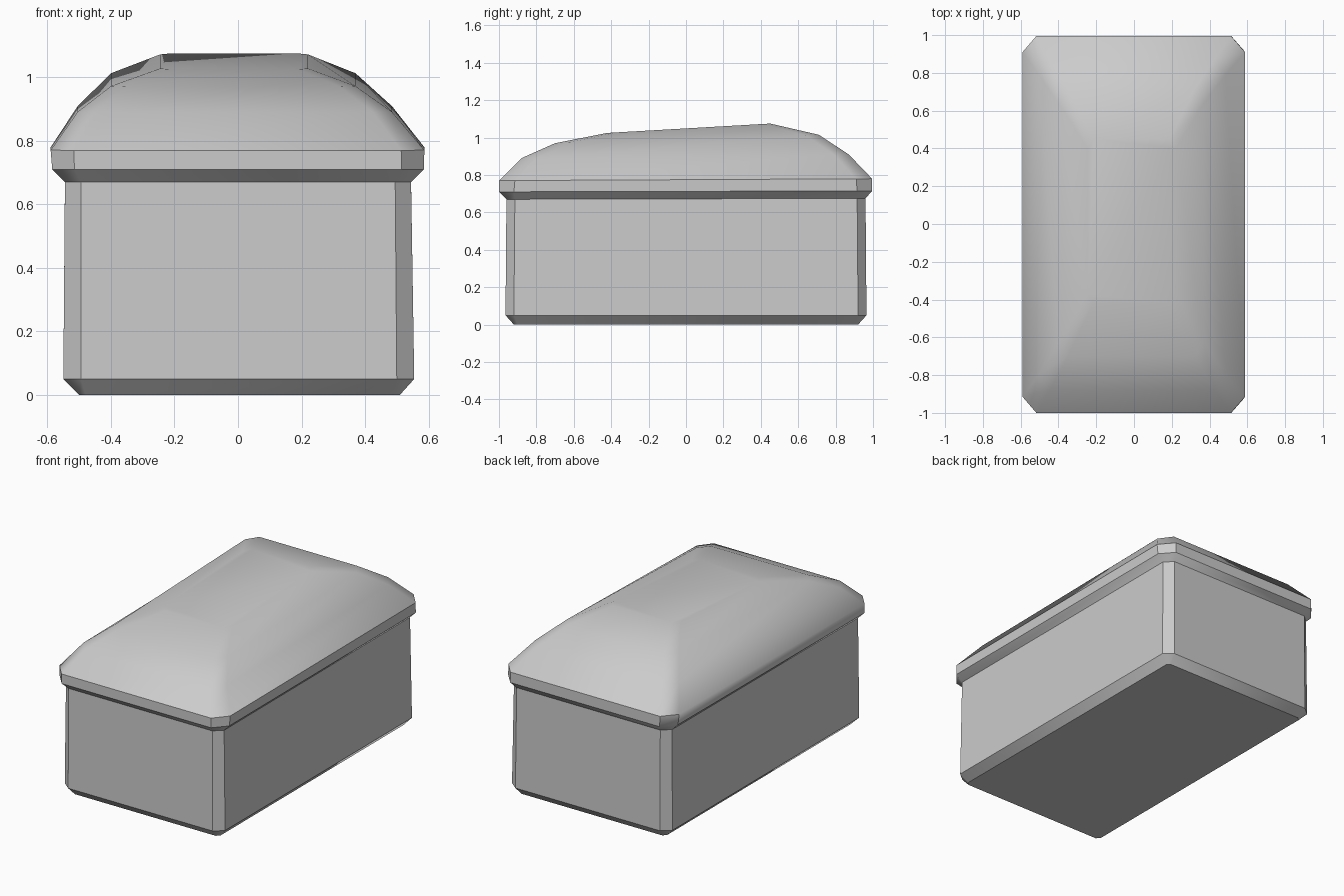
import bpy
import bmesh
import math

cube = bpy.data.objects.get("Cube")
if cube:
    bpy.data.objects.remove(cube, do_unlink=True)

mat = bpy.data.materials.new("plain grey")
mat.use_nodes = True
GREY = (0.6, 0.6, 0.6, 1.0)
mat.diffuse_color = GREY
mat.node_tree.nodes["Principled BSDF"].inputs["Base Color"].default_value = GREY


def ring(bm, left, right, front, back, cut_x, cut_y, z_front, z_back):
    """Chamfered rectangle whose height tilts from front to back."""
    outline = [
        (left + cut_x, front), (right - cut_x, front),
        (right, front + cut_y), (right, back - cut_y),
        (right - cut_x, back), (left + cut_x, back),
        (left, back - cut_y), (left, front + cut_y),
    ]
    verts = []
    for x, y in outline:
        t = (y - front) / (back - front)
        verts.append(bm.verts.new((x, y, z_front + (z_back - z_front) * t)))
    return verts


def loft(name, sections):
    """Skin a stack of rings and cap both ends."""
    bm = bmesh.new()
    rings = [ring(bm, *s) for s in sections]
    for low, high in zip(rings, rings[1:]):
        for i in range(len(low)):
            j = (i + 1) % len(low)
            bm.faces.new((low[i], low[j], high[j], high[i]))
    bm.faces.new(reversed(rings[0]))
    bm.faces.new(rings[-1])
    bmesh.ops.recalc_face_normals(bm, faces=bm.faces)
    mesh = bpy.data.meshes.new(name)
    bm.to_mesh(mesh)
    bm.free()
    mesh.materials.append(mat)
    obj = bpy.data.objects.new(name, mesh)
    bpy.context.collection.objects.link(obj)
    bpy.ops.object.select_all(action="DESELECT")
    obj.select_set(True)
    bpy.context.view_layer.objects.active = obj
    bpy.ops.object.shade_smooth_by_angle(angle=math.radians(40))
    return obj


# One continuous shell: straight base, flared rim and domed crust
loft("loaf", [
    # base with bevelled foot
    (-0.50, 0.51, -0.92, 0.92, 0.02, 0.02, 0.00, 0.00),
    (-0.55, 0.555, -0.965, 0.965, 0.055, 0.045, 0.05, 0.05),
    (-0.545, 0.545, -0.96, 0.96, 0.05, 0.045, 0.67, 0.675),
    # flared rim
    (-0.585, 0.585, -1.00, 0.995, 0.07, 0.08, 0.71, 0.715),
    (-0.59, 0.587, -1.00, 0.995, 0.073, 0.085, 0.77, 0.78),
    # dome, taller towards the back
    (-0.505, 0.485, -0.88, 0.87, 0.06, 0.08, 0.89, 0.91),
    (-0.40, 0.37, -0.70, 0.71, 0.05, 0.07, 0.97, 1.015),
    (-0.245, 0.22, -0.42, 0.45, 0.03, 0.05, 1.025, 1.075),
])
